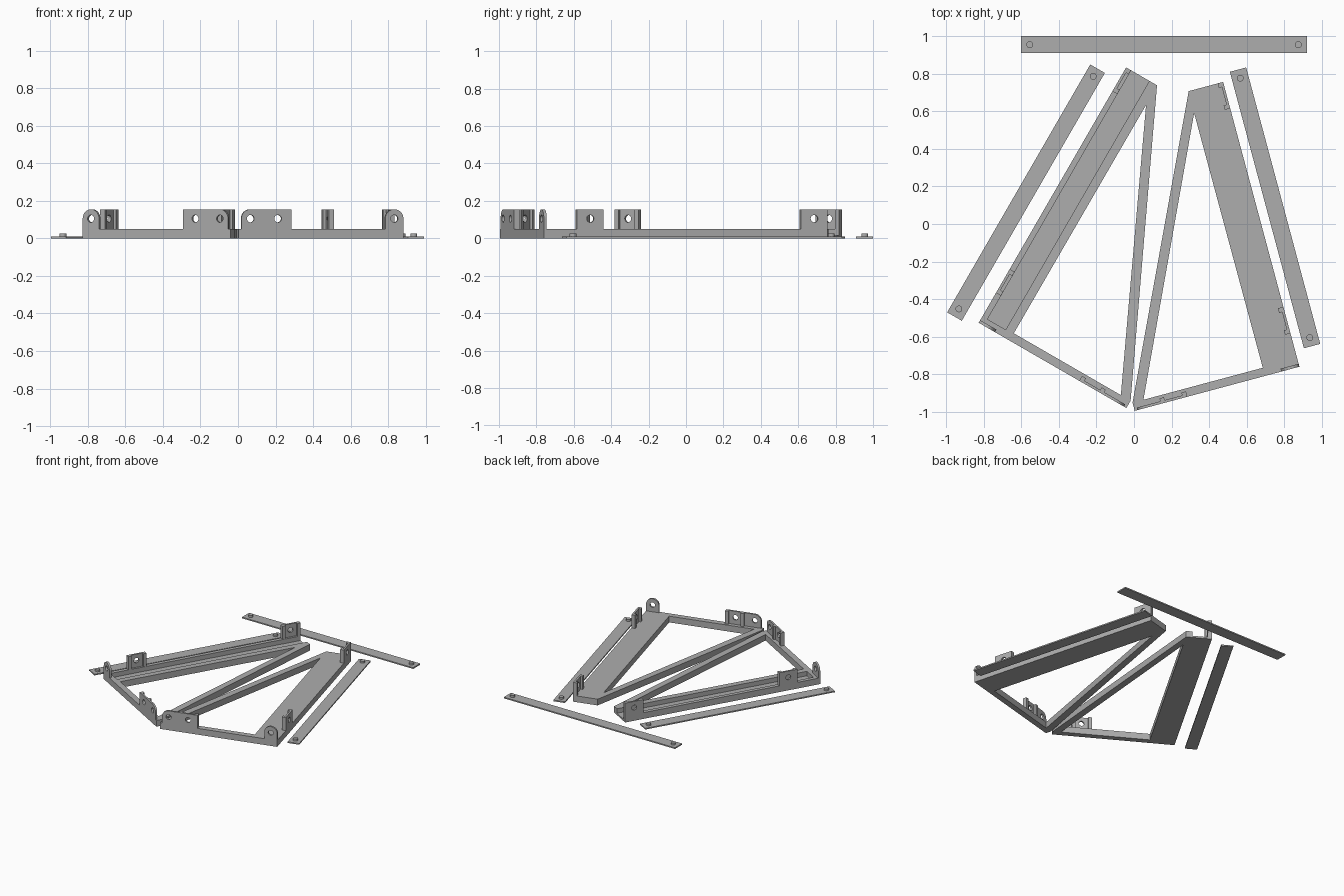
import bpy, bmesh, math
from mathutils import Matrix, Vector

if "Cube" in bpy.data.objects:
    bpy.data.objects.remove(bpy.data.objects["Cube"])

grey = bpy.data.materials.new("grey")
grey.diffuse_color = (0.42, 0.42, 0.42, 1)
grey.use_nodes = True
grey.node_tree.nodes["Principled BSDF"].inputs["Base Color"].default_value = grey.diffuse_color

H, TOP, HOLE_Z = 0.05, 0.155, 0.105      # frame height, tab height, bolt hole height


def axes(a, b, c, o=(0, 0, 0)):
    """Matrix from three axis directions and an origin."""
    m = Matrix((a, b, c)).transposed().to_4x4()
    m.translation = Vector(o)
    return m


def circle(x, y, r, n=24, a0=0, a1=360):
    full = a1 - a0 == 360
    k = n if full else n + 1
    return [(x + r * math.cos(math.radians(a0 + (a1 - a0) * i / n)),
             y + r * math.sin(math.radians(a0 + (a1 - a0) * i / n))) for i in range(k)]


def rect(x0, y0, x1, y1):
    return [(x0, y0), (x1, y0), (x1, y1), (x0, y1)]


def part(name, prisms, matrix):
    """Each prism is (outline and hole loops, start depth, end depth)."""
    out = bmesh.new()
    for loops, c0, c1 in prisms:
        bm = bmesh.new()
        edges = []
        for loop in loops:
            vs = [bm.verts.new((x, y, c0)) for x, y in loop]
            edges += [bm.edges.new((vs[i - 1], vs[i])) for i in range(len(vs))]
        bmesh.ops.triangle_fill(bm, edges=edges, use_beauty=True)
        geo = bmesh.ops.extrude_face_region(bm, geom=bm.faces[:], use_keep_orig=True)["geom"]
        bmesh.ops.translate(bm, vec=(0, 0, c1 - c0),
                            verts=[g for g in geo if isinstance(g, bmesh.types.BMVert)])
        bm.transform(matrix)
        bmesh.ops.recalc_face_normals(bm, faces=bm.faces[:])
        tmp = bpy.data.meshes.new("tmp")
        bm.to_mesh(tmp)
        out.from_mesh(tmp)
        bpy.data.meshes.remove(tmp)
        bm.free()
    mesh = bpy.data.meshes.new(name)
    out.to_mesh(mesh)
    out.free()
    mesh.materials.append(grey)
    ob = bpy.data.objects.new(name, mesh)
    bpy.context.collection.objects.link(ob)
    return ob


def flanges(c):
    """Two ribs that make a tab C-shaped around its bolt hole."""
    return [([rect(c + a, H, c + b, TOP)], 0.014, 0.03) for a, b in ((-0.073, -0.048), (0.048, 0.073))]


def frame(side, origin, u, v):
    z = Vector((0, 0, 1))
    u, v = Vector(u), Vector(v)
    flat = axes(u, v, z, origin)
    base = axes(u, z, v, origin)          # profiles standing on the short edge
    arm = axes(v, z, u, origin)           # profiles standing on the long edge

    # triangular frame with a channel cut along the wide arm
    outline = [(0, 0), (0.908, 0), (0.908, 0.045), (0.19, 1.57), (0, 1.57)]
    window = [(0.19, 0.045), (0.848, 0.045), (0.192, 1.45)]
    body = part(side + "_frame", [([outline, window], 0, H)], flat)
    cutter = part(side + "_channel_cutter", [([rect(0.031, 0.04, 0.143, 1.7)], 0.014, 0.1)], flat)
    mod = body.modifiers.new("channel", 'BOOLEAN')
    mod.operation, mod.object, mod.solver = 'DIFFERENCE', cutter, 'EXACT'
    bpy.context.view_layer.objects.active = body
    bpy.ops.object.modifier_apply(modifier=mod.name)
    bpy.data.objects.remove(cutter)

    # two square tabs on the long edge
    for name, c in (("lower", 0.257), ("upper", 1.497)):
        plate = [rect(c - 0.073, H, c + 0.073, TOP), circle(c, HOLE_Z, 0.02)]
        part(f"{side}_{name}_tab", [(plate, 0, 0.014)] + flanges(c), arm)

    # square tab joined to a rounded lug at the pointed end
    plate = [[(0.618, H), (0.893, H)] + circle(0.843, HOLE_Z, 0.05, 8, 0, 90) + [(0.618, TOP)],
             circle(0.692, HOLE_Z, 0.02), circle(0.843, HOLE_Z, 0.02)]
    part(side + "_point_lug", [(plate, 0, 0.014)] + flanges(0.691), base)

    # rounded lug at the square corner
    plate = [[(0, H), (0.1, H)] + circle(0.05, HOLE_Z, 0.05, 16, 0, 180), circle(0.05, HOLE_Z, 0.02)]
    part(side + "_corner_lug", [(plate, 0, 0.016)], base)


def strip(name, centre, angle):
    """Thin cover strip with a peg near each end."""
    m = Matrix.Translation((*centre, 0)) @ Matrix.Rotation(math.radians(angle), 4, 'Z')
    pegs = [([circle(s * 0.715, 0, 0.018)], 0.01, 0.025) for s in (-1, 1)]
    part(name, [([rect(-0.762, -0.045, 0.762, 0.045)], 0, 0.01)] + pegs, m)


def direction(deg):
    return (math.cos(math.radians(deg)), math.sin(math.radians(deg)), 0)


frame("left", (-0.827, -0.526, 0), direction(-30), direction(60))
frame("right", (0.881, -0.76, 0), direction(195), direction(105))
strip("back_strip", (0.16, 0.955), 0)
strip("left_strip", (-0.575, 0.167), 60)
strip("right_strip", (0.751, 0.086), 105)
